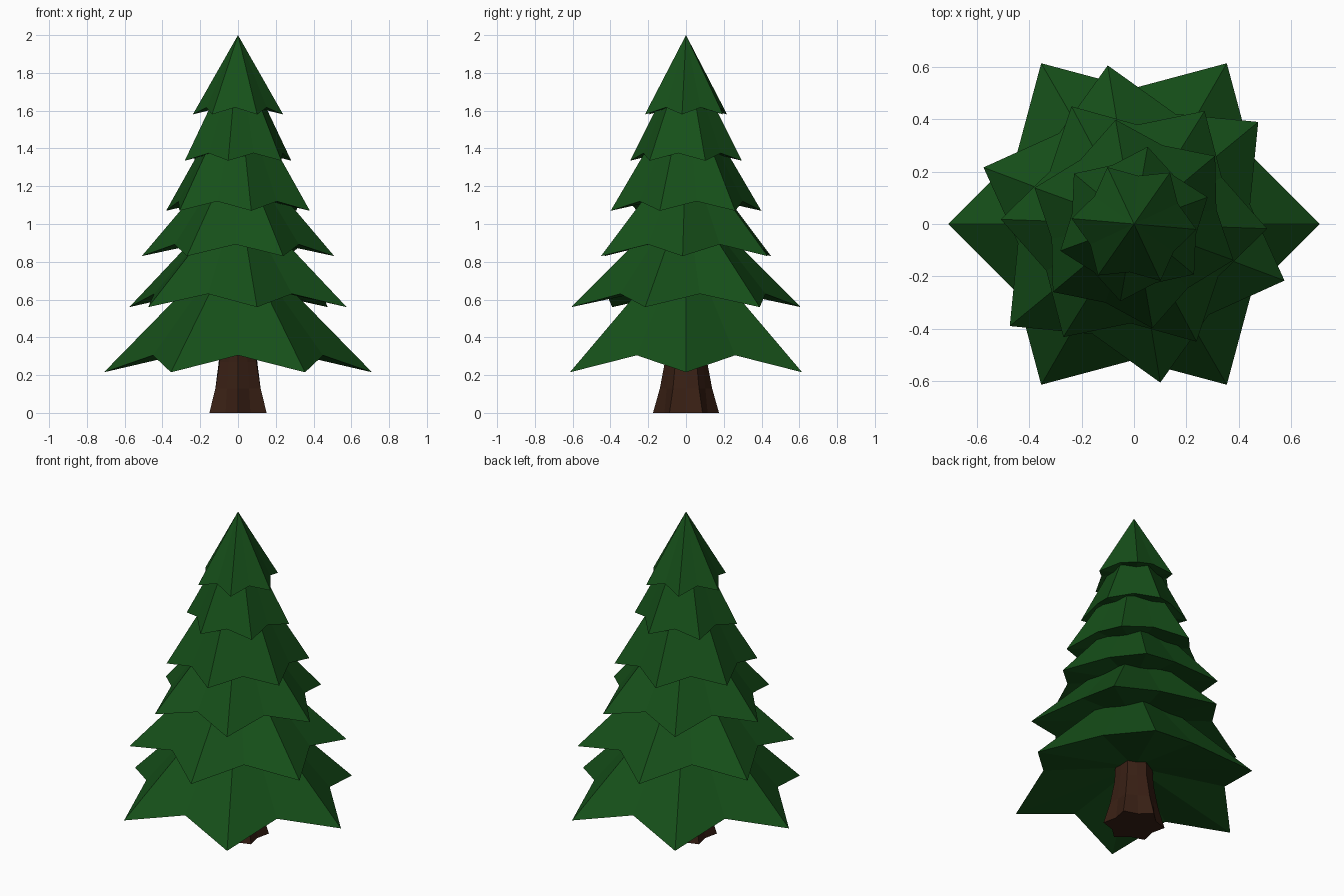
import bpy, bmesh
from math import sin, cos, radians

if "Cube" in bpy.data.objects:
    bpy.data.objects.remove(bpy.data.objects["Cube"])


def material(name, rgb):
    m = bpy.data.materials.new(name)
    m.diffuse_color = (*rgb, 1)
    m.use_nodes = True
    m.node_tree.nodes["Principled BSDF"].inputs["Base Color"].default_value = m.diffuse_color
    return m


GREEN = material("needles", (0.008, 0.08, 0.01))
BROWN = material("bark", (0.04, 0.014, 0.007))


def star_ring(bm, turn, r_tip, z_tip, r_notch, z_notch):
    """Twelve vertices alternating between six tips and six notches."""
    ring = []
    for i in range(12):
        r, z = (r_notch, z_notch) if i % 2 else (r_tip, z_tip)
        a = radians(turn + 30 * i)
        ring.append(bm.verts.new((r * cos(a), r * sin(a), z)))
    return ring


def fan(bm, ring, z):
    centre = bm.verts.new((0, 0, z))
    for i in range(12):
        bm.faces.new((ring[i], ring[(i + 1) % 12], centre))


def finish(bm, name, mat):
    bmesh.ops.recalc_face_normals(bm, faces=bm.faces)
    me = bpy.data.meshes.new(name)
    bm.to_mesh(me)
    bm.free()
    me.materials.append(mat)
    bpy.context.collection.objects.link(bpy.data.objects.new(name, me))


# Branch tiers: turn, tip radius, tip z, notch radius, notch z, peak z, underside centre z
tiers = [
    (0, 0.71, 0.215, 0.52, 0.305, 0.94, 0.38),
    (39.4, 0.615, 0.56, 0.45, 0.63, 1.17, 0.69),
    (58, 0.51, 0.83, 0.38, 0.892, 1.43, 0.94),
    (40, 0.405, 1.07, 0.32, 1.12, 1.75, 1.16),
    (20, 0.30, 1.335, 0.24, 1.375, 1.93, 1.41),
    (55, 0.24, 1.58, 0.185, 1.617, 2.0, 1.64),
]
for n, (turn, rt, zt, rn, zn, peak, under) in enumerate(tiers, 1):
    bm = bmesh.new()
    ring = star_ring(bm, turn, rt, zt, rn, zn)
    fan(bm, ring, peak)
    fan(bm, ring, under)
    finish(bm, f"branch_tier_{n}", GREEN)

# Trunk with flared root lobes: z, lobe radius, groove radius
bm = bmesh.new()
rings = [star_ring(bm, 30, rt, z, rn, z) for z, rt, rn in
         [(0, 0.175, 0.132), (0.13, 0.138, 0.118), (0.27, 0.112, 0.102), (0.5, 0.10, 0.09)]]
for lo, hi in zip(rings, rings[1:]):
    for i in range(12):
        j = (i + 1) % 12
        bm.faces.new((lo[i], lo[j], hi[j], hi[i]))
bm.faces.new(rings[0])
bm.faces.new(rings[-1])
finish(bm, "trunk", BROWN)
